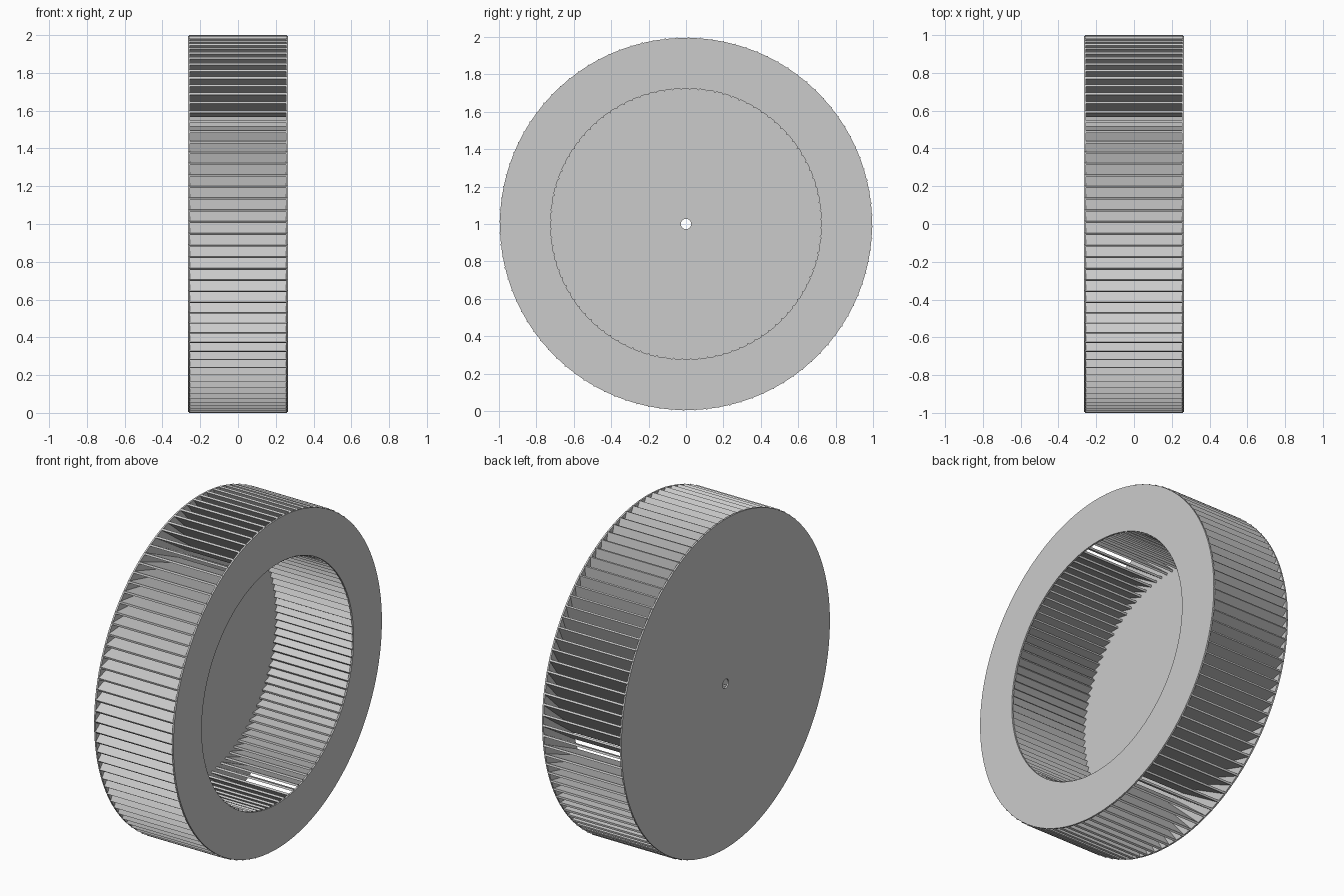
import bpy, bmesh, math
from mathutils import Matrix, Vector

cube = bpy.data.objects.get("Cube")
if cube:
    bpy.data.objects.remove(cube, do_unlink=True)

HALF_WIDTH = 0.265
PLATE = 0.01
DISC_RADIUS = 0.995
MOUTH_RADIUS = 0.725
BORE_RADIUS = 0.028
BLADES = 100
TIP_RADIUS = 0.9965
BLADE_LENGTH = 0.36
BLADE_THICKNESS = 0.012
BLADE_TILT = math.radians(33)
CENTRE = Vector((0, 0, 1))

grey = bpy.data.materials.new("light grey")
grey.use_nodes = True
grey.diffuse_color = (0.6, 0.6, 0.6, 1)
grey.node_tree.nodes["Principled BSDF"].inputs["Base Color"].default_value = grey.diffuse_color


def finish(name, bm, smooth=False):
    bmesh.ops.recalc_face_normals(bm, faces=bm.faces)
    mesh = bpy.data.meshes.new(name)
    bm.to_mesh(mesh)
    bm.free()
    mesh.materials.append(grey)
    obj = bpy.data.objects.new(name, mesh)
    obj.location = CENTRE
    bpy.context.collection.objects.link(obj)
    if smooth:
        bpy.ops.object.select_all(action='DESELECT')
        obj.select_set(True)
        bpy.context.view_layer.objects.active = obj
        bpy.ops.object.shade_smooth_by_angle(angle=math.radians(30))
    return obj


def washer(name, x0, x1, inner, outer, segments=128):
    """Flat disc with a round hole, spun about the x axis."""
    bm = bmesh.new()
    profile = [(x0, inner), (x1, inner), (x1, outer), (x0, outer)]
    loops = []
    for i in range(segments):
        a = math.tau * i / segments
        loops.append([bm.verts.new((x, r * math.cos(a), r * math.sin(a))) for x, r in profile])
    for i in range(segments):
        a, b = loops[i], loops[(i + 1) % segments]
        for j in range(4):
            k = (j + 1) % 4
            bm.faces.new((a[j], a[k], b[k], b[j]))
    return finish(name, bm, smooth=True)


# End plates: closed back with a shaft hole, open ring at the mouth
washer("back_disc", -HALF_WIDTH, PLATE - HALF_WIDTH, BORE_RADIUS, DISC_RADIUS)
washer("mouth_ring", HALF_WIDTH - PLATE, HALF_WIDTH, MOUTH_RADIUS, DISC_RADIUS)

# Tilted flat blades all the way round
bm = bmesh.new()
inward = Vector((0, math.cos(BLADE_TILT), math.sin(BLADE_TILT)))
middle = Vector((0, -TIP_RADIUS, 0)) + inward * BLADE_LENGTH / 2
size = Matrix.Diagonal((2 * HALF_WIDTH - PLATE, BLADE_LENGTH, BLADE_THICKNESS, 1))
blade = Matrix.Translation(middle) @ Matrix.Rotation(BLADE_TILT, 4, 'X') @ size
for i in range(BLADES):
    turn = Matrix.Rotation(-math.tau * i / BLADES - 0.01, 4, 'X')
    bmesh.ops.create_cube(bm, size=1, matrix=turn @ blade)
finish("blades", bm)
